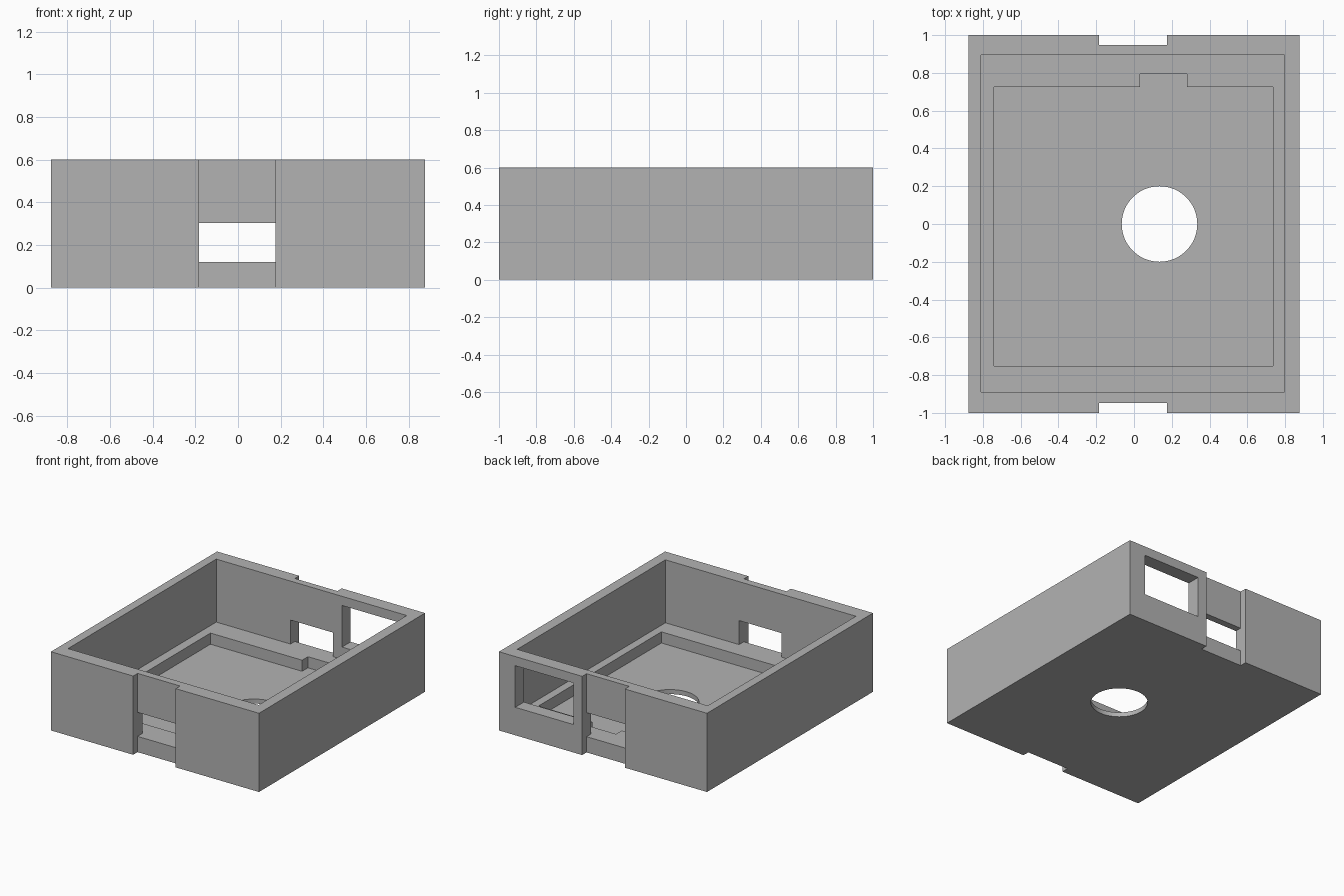
import bpy

if "Cube" in bpy.data.objects:
    bpy.data.objects.remove(bpy.data.objects["Cube"], do_unlink=True)

WIDTH, LENGTH, HEIGHT = 1.754, 2.0, 0.6
FLOOR, LEDGE, OVER = 0.035, 0.12, 0.8

grey = bpy.data.materials.new("plain grey")
grey.use_nodes = True
grey.diffuse_color = (0.45, 0.45, 0.45, 1)
grey.node_tree.nodes["Principled BSDF"].inputs["Base Color"].default_value = (0.45, 0.45, 0.45, 1)


def box(name, x, y, z):
    """Box given by its (low, high) span on each axis."""
    spans = (x, y, z)
    bpy.ops.mesh.primitive_cube_add(size=1, location=[(a + b) / 2 for a, b in spans])
    obj = bpy.context.object
    obj.name = name
    obj.scale = [b - a for a, b in spans]
    bpy.ops.object.transform_apply(location=True, rotation=False, scale=True)
    return obj


def cut(target, cutter):
    """Subtract the cutter from the target and remove it."""
    cutter.hide_render = True
    mod = target.modifiers.new(cutter.name, "BOOLEAN")
    mod.operation, mod.solver, mod.object = "DIFFERENCE", "EXACT", cutter
    bpy.context.view_layer.objects.active = target
    bpy.ops.object.modifier_apply(modifier=mod.name)
    bpy.data.objects.remove(cutter, do_unlink=True)


# Solid block of the open case
case = box("open_case", (-WIDTH / 2, WIDTH / 2), (-LENGTH / 2, LENGTH / 2), (0, HEIGHT))

# Main cavity down to the ledge, then the sunken floor and its side notch
cut(case, box("cavity", (-0.81, 0.797), (-0.89, 0.895), (LEDGE, OVER)))
cut(case, box("floor_pocket", (-0.74, 0.735), (-0.753, 0.725), (FLOOR, 0.3)))
cut(case, box("ledge_notch", (0.033, 0.28), (0.6, 0.795), (FLOOR, 0.3)))

# Full-height outer slot and low opening in both end walls
for side in (-1, 1):
    slot_y = sorted((side * 0.947, side * 1.2))
    cut(case, box("end_slot", (-0.184, 0.175), slot_y, (-0.2, OVER)))
    open_y = sorted((side * 0.86, side * 1.2))
    cut(case, box("low_opening", (-0.184, 0.175), open_y, (LEDGE, 0.303)))

# Large window in the back wall
cut(case, box("back_window", (0.25, 0.74), (0.86, 1.2), (0.213, 0.53)))

# Round hole through the floor
bpy.ops.mesh.primitive_cylinder_add(vertices=64, radius=0.2, depth=0.4, location=(0.135, 0, 0))
cut(case, bpy.context.object)

case.data.materials.clear()
case.data.materials.append(grey)
for face in case.data.polygons:
    face.material_index = 0
bpy.context.view_layer.objects.active = case
case.select_set(True)
bpy.ops.object.shade_smooth_by_angle()
